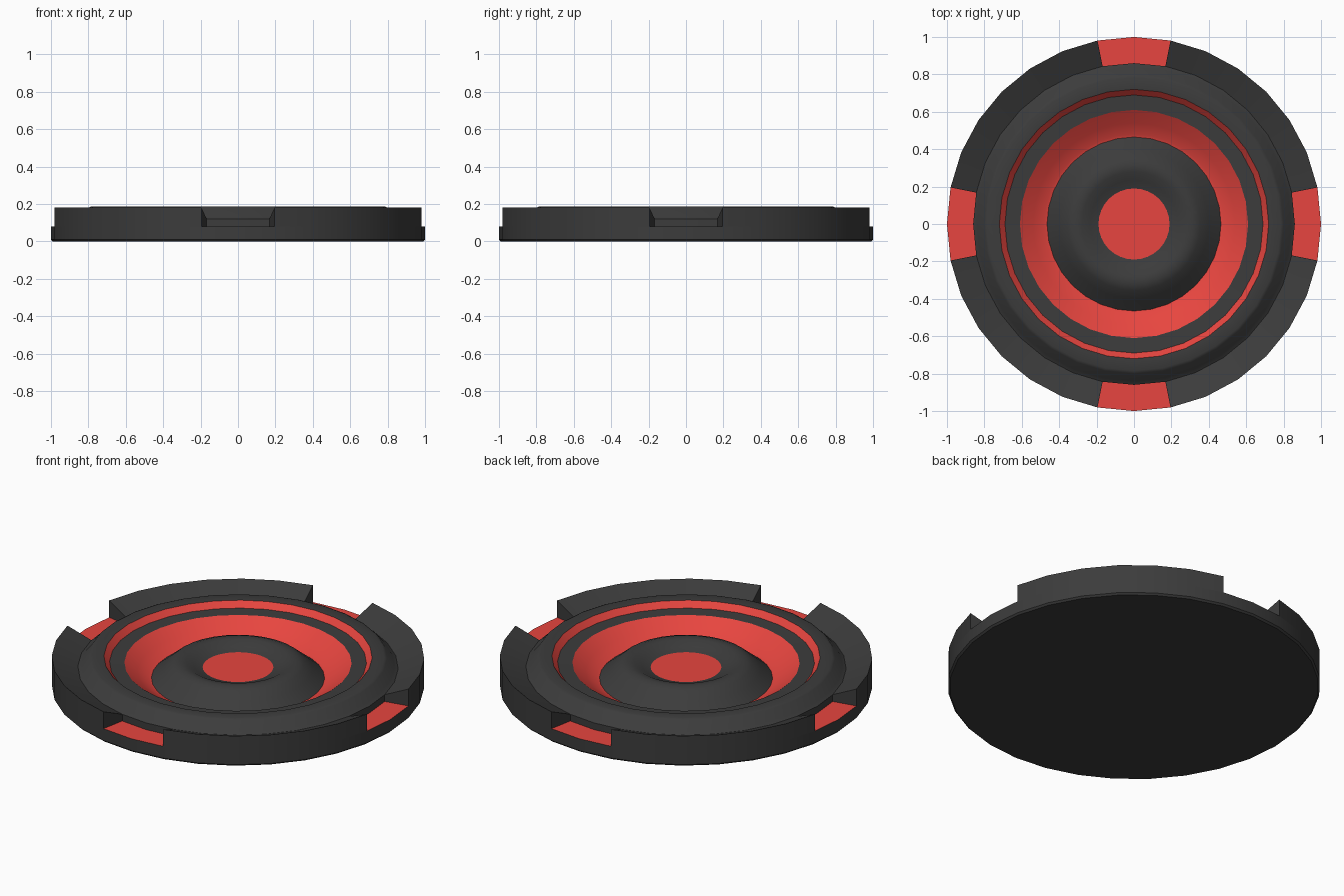
import bpy, bmesh, math

if "Cube" in bpy.data.objects:
    bpy.data.objects.remove(bpy.data.objects["Cube"])

SEG = 32
STEP = 2 * math.pi / SEG
NOTCHES = [(8 * k - 1, 2) for k in range(4)]   # (first segment, count)
BLOCKS = [(8 * k + 1, 6) for k in range(4)]
FULL = [(0, SEG)]

red = bpy.data.materials.new("red")
red.diffuse_color = (0.80, 0.06, 0.05, 1)
red.use_nodes = True
red.node_tree.nodes["Principled BSDF"].inputs["Base Color"].default_value = red.diffuse_color
dark = bpy.data.materials.new("dark_grey")
dark.diffuse_color = (0.045, 0.045, 0.045, 1)
dark.use_nodes = True
dark.node_tree.nodes["Principled BSDF"].inputs["Base Color"].default_value = dark.diffuse_color


def lathe(name, profile, mat, arcs=FULL, cap=None, angle=40):
    """Turn an (r, z) profile about z over the given arcs; cap closes arc ends."""
    bm = bmesh.new()

    def ring(pts, i):
        c, s = math.cos(i * STEP), math.sin(i * STEP)
        return [bm.verts.new((r * c, r * s, z)) for r, z in pts]

    for start, count in arcs:
        rows = [ring(profile, i) for i in range(start, start + count + 1)]
        for a, b in zip(rows, rows[1:]):
            for j in range(len(profile) - 1):
                bm.faces.new((a[j], b[j], b[j + 1], a[j + 1]))
        if cap:
            bm.faces.new(ring(cap, start))
            bm.faces.new(ring(cap, start + count)[::-1])
    bmesh.ops.remove_doubles(bm, verts=bm.verts, dist=1e-5)
    me = bpy.data.meshes.new(name)
    bm.to_mesh(me)
    bm.free()
    me.materials.append(mat)
    ob = bpy.data.objects.new(name, me)
    bpy.context.collection.objects.link(ob)
    bpy.ops.object.select_all(action='DESELECT')
    ob.select_set(True)
    bpy.context.view_layer.objects.active = ob
    bpy.ops.object.shade_smooth_by_angle(angle=math.radians(angle))
    return ob


# Underside and lower wall
lathe("base", [(0, 0), (0.99, 0), (1, 0.01), (1, 0.08)], dark)

# Four raised rim blocks sloping inward, with closed ends
rim = [(1, 0.08), (1, 0.18), (0.86, 0.12)]
lathe("rim_blocks", rim, dark, BLOCKS, cap=rim + [(0.86, 0.08)])

# Notches between the blocks: coloured floor and grey back wall
lathe("notch_floors", [(1, 0.08), (0.86, 0.08)], red, NOTCHES)
lathe("notch_walls", [(0.86, 0.08), (0.86, 0.12)], dark, NOTCHES)

# Raised collar inside the rim
lathe("collar", [(0.86, 0.12), (0.84, 0.132), (0.80, 0.18), (0.785, 0.187),
                 (0.72, 0.183)], dark)

# Concentric steps down to the bowl
lathe("thin_ring", [(0.72, 0.183), (0.69, 0.15)], red)
lathe("step", [(0.69, 0.15), (0.61, 0.147)], dark)
lathe("bowl", [(0.61, 0.147), (0.54, 0.098), (0.48, 0.062), (0.465, 0.058)], red)

# Rounded hub with a dished coloured centre
lathe("hub", [(0.465, 0.058), (0.40, 0.11), (0.355, 0.148), (0.32, 0.161),
              (0.28, 0.158), (0.235, 0.135), (0.19, 0.122)], dark)
lathe("centre_disc", [(0.19, 0.122), (0, 0.122)], red)
